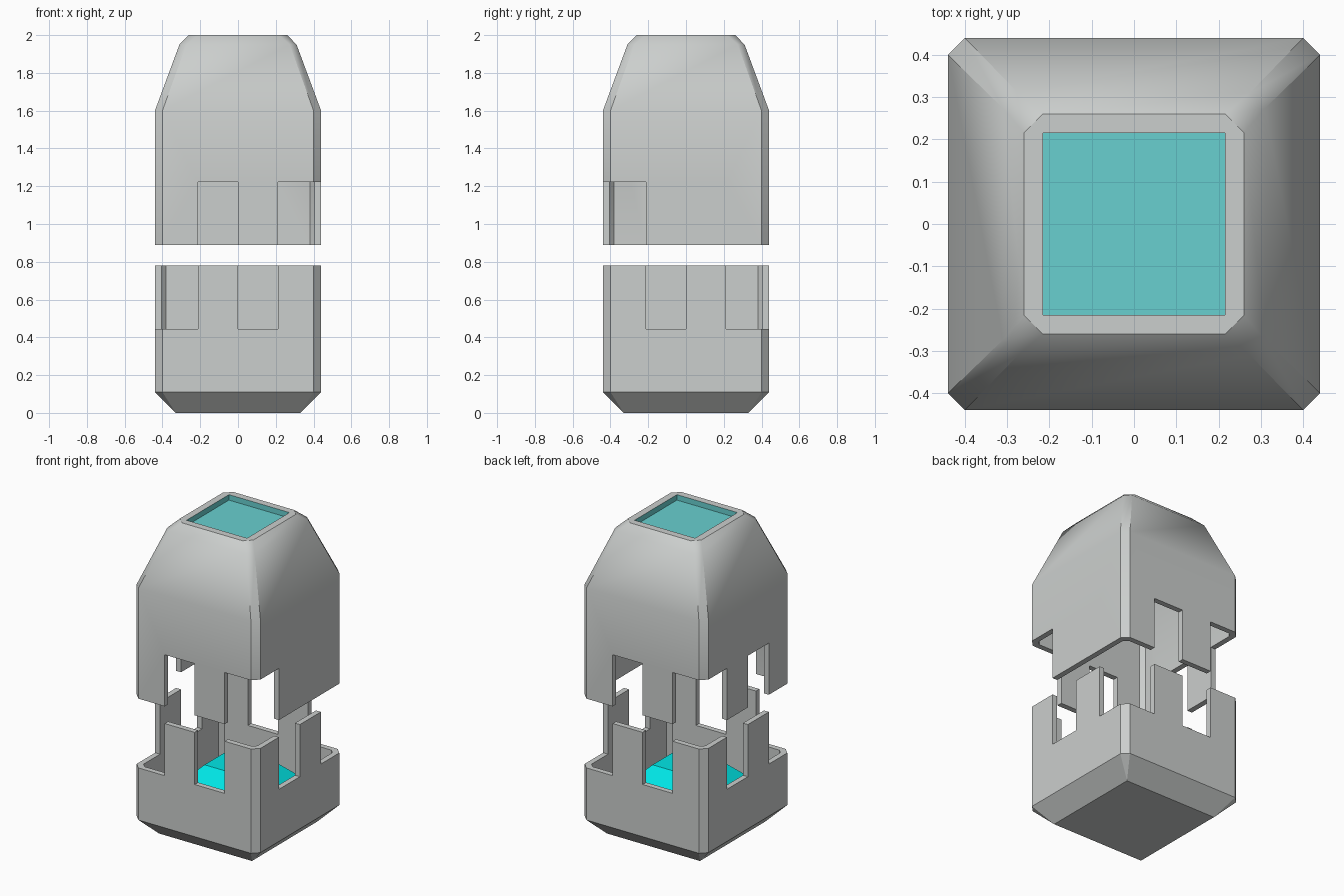
import bpy, bmesh, math

if "Cube" in bpy.data.objects:
    bpy.data.objects.remove(bpy.data.objects["Cube"])


def material(name, rgb):
    m = bpy.data.materials.new(name)
    m.diffuse_color = (*rgb, 1)
    m.use_nodes = True
    m.node_tree.nodes["Principled BSDF"].inputs["Base Color"].default_value = m.diffuse_color
    return m


GREY = material("grey metal", (0.60, 0.62, 0.61))
PANEL = material("pale cyan panel", (0.14, 0.63, 0.63))
CORE = material("bright cyan core", (0.0, 0.85, 0.85))


def loft(name, rings, mats):
    """Stack of corner-cut squares given as (half width, corner cut, z)."""
    bm = bmesh.new()
    loops = []
    for h, c, z in rings:
        k = h - c
        pts = [(k, -h), (h, -k), (h, k), (k, h), (-k, h), (-h, k), (-h, -k), (-k, -h)]
        loops.append([bm.verts.new((x, y, z)) for x, y in pts])
    for a, b in zip(loops, loops[1:]):
        for i in range(8):
            j = (i + 1) % 8
            bm.faces.new((a[i], a[j], b[j], b[i]))
    bm.faces.new(loops[0])
    bm.faces.new(loops[-1])
    bmesh.ops.remove_doubles(bm, verts=bm.verts, dist=0.0005)
    bmesh.ops.recalc_face_normals(bm, faces=bm.faces)
    me = bpy.data.meshes.new(name)
    bm.to_mesh(me)
    bm.free()
    ob = bpy.data.objects.new(name, me)
    bpy.context.collection.objects.link(ob)
    for m in mats:
        me.materials.append(m)
    return ob


def cut_notches(ob, z0, z1, sx):
    """Cut castellations through the wall; sx=-1 mirrors the pattern in x."""
    bm = bmesh.new()
    half = [(-0.5, -0.213, -0.5, -0.213), (0, 0.213, -0.5, -0.3), (0.3, 0.5, -0.213, 0)]
    for s in (1, -1):
        for x0, x1, y0, y1 in half:
            box = bmesh.ops.create_cube(bm, size=1)["verts"]
            for v in box:
                v.co.x = sx * s * (x1 if v.co.x > 0 else x0)
                v.co.y = s * (y1 if v.co.y > 0 else y0)
                v.co.z = z1 if v.co.z > 0 else z0
    bmesh.ops.recalc_face_normals(bm, faces=bm.faces)
    me = bpy.data.meshes.new("notch_cutter")
    bm.to_mesh(me)
    bm.free()
    cutter = bpy.data.objects.new("notch_cutter", me)
    cutter.hide_render = True
    bpy.context.collection.objects.link(cutter)
    mod = ob.modifiers.new("notches", "BOOLEAN")
    mod.operation, mod.solver, mod.object = "DIFFERENCE", "EXACT", cutter
    bpy.ops.object.select_all(action="DESELECT")
    ob.select_set(True)
    bpy.context.view_layer.objects.active = ob
    bpy.ops.object.modifier_apply(modifier=mod.name)
    bpy.data.objects.remove(cutter)


# Lower cup: outer skin from the base up, then down the inside to the floor
cup = loft("lower_cup", [
    (0.33, 0, 0), (0.44, 0.04, 0.11), (0.44, 0.04, 0.78),
    (0.405, 0.025, 0.78), (0.405, 0.025, 0.13)], [GREY])
cut_notches(cup, 0.445, 0.9, 1)

# Glowing core: blunt pyramid inside the cup
loft("core", [(0.40, 0, 0.131), (0.40, 0, 0.16), (0.14, 0, 0.42)], [CORE])

# Upper cap: inside ceiling down, then outer skin up to the rim and recess
cap = loft("upper_cap", [
    (0.26, 0.02, 1.92), (0.405, 0.025, 1.59), (0.405, 0.025, 0.89),
    (0.44, 0.04, 0.89), (0.44, 0.04, 1.60), (0.31, 0.036, 1.95), (0.26, 0.044, 2.0),
    (0.215, 0, 2.0), (0.215, 0, 1.965)], [GREY, PANEL])
# Recess floor and walls take the panel colour
for p in cap.data.polygons:
    if p.center.z > 1.95 and all(
            max(abs(cap.data.vertices[i].co.x), abs(cap.data.vertices[i].co.y)) < 0.22
            for i in p.vertices):
        p.material_index = 1
cut_notches(cap, 0.8, 1.222, -1)
bpy.ops.object.shade_smooth_by_angle(angle=math.radians(32))
